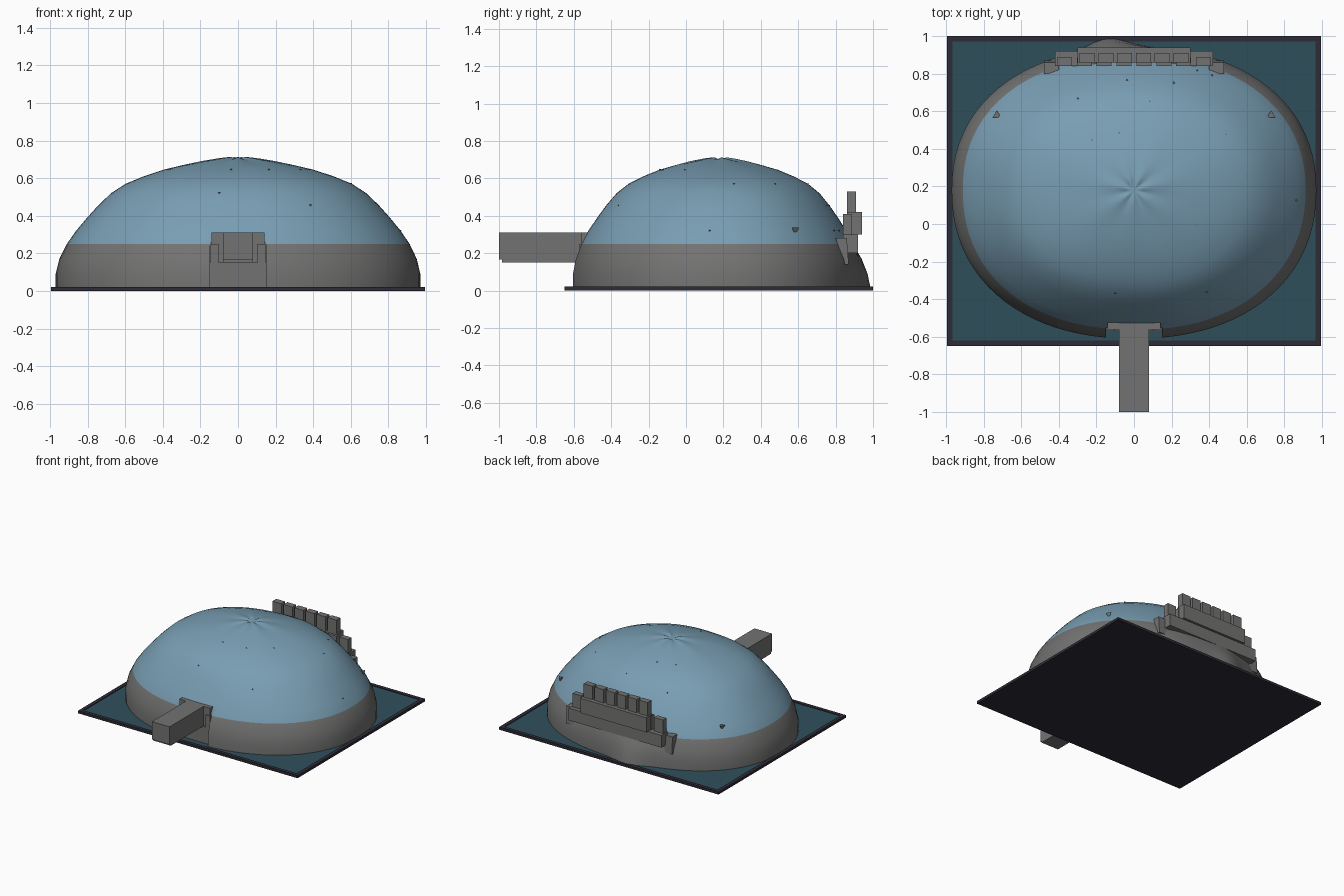
import bpy, bmesh, math, random
from mathutils import Vector

random.seed(4)
cube = bpy.data.objects.get("Cube")
if cube:
    bpy.data.objects.remove(cube, do_unlink=True)


def material(name, rgb):
    m = bpy.data.materials.new(name)
    m.use_nodes = True
    m.diffuse_color = (*rgb, 1)
    m.node_tree.nodes["Principled BSDF"].inputs["Base Color"].default_value = (*rgb, 1)
    return m


BLUE = material("dome blue", (0.19, 0.34, 0.45))
GREY = material("stone grey", (0.17, 0.17, 0.168))
TEAL = material("water teal", (0.028, 0.078, 0.105))
DARK = material("rim dark", (0.027, 0.024, 0.036))


def finish(name, bm, *mats):
    bmesh.ops.recalc_face_normals(bm, faces=bm.faces)
    me = bpy.data.meshes.new(name)
    bm.to_mesh(me)
    bm.free()
    for m in mats:
        me.materials.append(m)
    ob = bpy.data.objects.new(name, me)
    bpy.context.collection.objects.link(ob)
    return ob


def box(name, xs, ys, zs, mat):
    bm = bmesh.new()
    bmesh.ops.create_cube(bm, size=1)
    for v in bm.verts:
        v.co = Vector([a + (b - a) * (c + 0.5) for (a, b), c in zip((xs, ys, zs), v.co)])
    return finish(name, bm, mat)


# Base tray with raised rim and water
Y0, Y1, X, RIM = -0.65, 1.0, 0.995, 0.03
box("base_slab", (-X, X), (Y0, Y1), (0, 0.012), DARK)
box("water", (-X + RIM, X - RIM), (Y0 + RIM, Y1 - RIM), (0.012, 0.016), TEAL)
for s in (-1, 1):
    box("rim_side", sorted((s * X, s * (X - RIM))), (Y0, Y1), (0.012, 0.021), DARK)
box("rim_front", (-X + RIM, X - RIM), (Y0, Y0 + RIM), (0.012, 0.021), DARK)
box("rim_back", (-X + RIM, X - RIM), (Y1 - RIM, Y1), (0.012, 0.021), DARK)

# Dome: scaled rings of a rounded plan outline
CY, BAND = 0.18, 0.25
PROFILE = [(1, 0.012), (1, 0.09), (0.98, 0.17), (0.94, BAND), (0.89, 0.32),
           (0.83, 0.39), (0.77, 0.455), (0.7, 0.52), (0.62, 0.57), (0.52, 0.61),
           (0.41, 0.645), (0.3, 0.67), (0.2, 0.69), (0.11, 0.703), (0.05, 0.708)]


def dome_point(t, scale, z):
    c, s = math.cos(t), math.sin(t)
    ry = 0.76 if s > 0 else 0.79
    r = (abs(c / 0.97) ** 2.2 + abs(s / ry) ** 2.2) ** (-1 / 2.2)
    r *= 1 + 0.008 * math.sin(5 * t + 1) * math.sin(math.pi * scale)
    # Outward foot at the back
    r += 0.055 * math.exp(-((t - 1.74) / 0.17) ** 2) * max(0, 1 - z / BAND)
    # Creases running out of the crown
    if z > 0.5:
        z += 0.006 * math.sin(7 * t) * math.exp(-scale / 0.15)
    return Vector((r * scale * c, CY + r * scale * s, z))


N = 96
bm = bmesh.new()
rings = [[bm.verts.new(dome_point(2 * math.pi * i / N, *p)) for i in range(N)] for p in PROFILE]
crown = bm.verts.new((0, CY, 0.7))
for k, (low, high) in enumerate(zip(rings, rings[1:])):
    for i in range(N):
        j = (i + 1) % N
        f = bm.faces.new((low[i], low[j], high[j], high[i]))
        f.material_index = 1 if PROFILE[k][1] < BAND else 0
for i in range(N):
    bm.faces.new((rings[-1][i], rings[-1][(i + 1) % N], crown))
bm.faces.new(rings[0]).material_index = 1
dome = finish("dome", bm, BLUE, GREY)

# Notch for the gate
cutter = box("gate_cutter", (-0.15, 0.15), (-0.9, -0.55), (-0.1, 0.315), GREY)
cutter.hide_render = True
notch = dome.modifiers.new("notch", "BOOLEAN")
notch.operation, notch.object, notch.solver = "DIFFERENCE", cutter, "EXACT"
bpy.ops.object.select_all(action="DESELECT")
bpy.context.view_layer.objects.active = dome
dome.select_set(True)
bpy.ops.object.modifier_apply(modifier="notch")
bpy.data.objects.remove(cutter, do_unlink=True)
bpy.ops.object.shade_smooth_by_angle(angle=math.radians(40))

# Front gate and projecting tunnel
box("gate_sill", (-0.15, 0.15), (-0.57, -0.53), (0.016, 0.15), GREY)
box("gate_wall", (-0.14, 0.14), (-0.56, -0.525), (0.15, 0.31), GREY)
for s in (-1, 1):
    box("gate_jamb", sorted((s * 0.105, s * 0.145)), (-0.57, -0.53), (0.15, 0.25), GREY)
box("tunnel", (-0.08, 0.08), (-1, -0.55), (0.165, 0.31), GREY)
box("tunnel_floor", (-0.08, 0.08), (-0.985, -0.55), (0.15, 0.165), GREY)

# Back battlement: tall middle wall over a wider low wall
box("battlement_wall", (-0.3, 0.3), (0.86, 0.94), (0.3, 0.42), GREY)
for i in range(6):
    x = -0.25 + 0.1 * i
    box("upper_merlon", (x - 0.04, x + 0.04), (0.86, 0.91), (0.42, 0.53), GREY)
box("low_wall", (-0.42, 0.42), (0.84, 0.92), (0.2, 0.3), GREY)
for i in range(8):
    x = -0.37 + 0.74 * i / 7
    box("low_merlon", (x - 0.04, x + 0.04), (0.84, 0.885), (0.3, 0.41), GREY)

# Tapered end brackets under the low wall
for s in (-1, 1):
    bracket = box("end_bracket", sorted((s * 0.4, s * 0.48)), (0.8, 0.86), (0.14, 0.28), GREY)
    for v in bracket.data.vertices:
        if v.co.z < 0.2:
            v.co.y = 0.85 + 0.02 * (v.co.y > 0.83)


# Stone chips on the dome
def chip(name, at, size):
    b = bmesh.new()
    bmesh.ops.create_cone(b, cap_ends=True, segments=3, radius1=size * 0.4, radius2=size, depth=size)
    bmesh.ops.translate(b, verts=b.verts, vec=at)
    finish(name, b, GREY)


for s in (-1, 1):
    chip("large_chip", Vector((s * 0.73, 0.58, 0.325)), 0.025)
for i in range(18):
    chip("small_chip", dome_point(random.uniform(0, 2 * math.pi), *random.choice(PROFILE[4:11])), 0.007)
